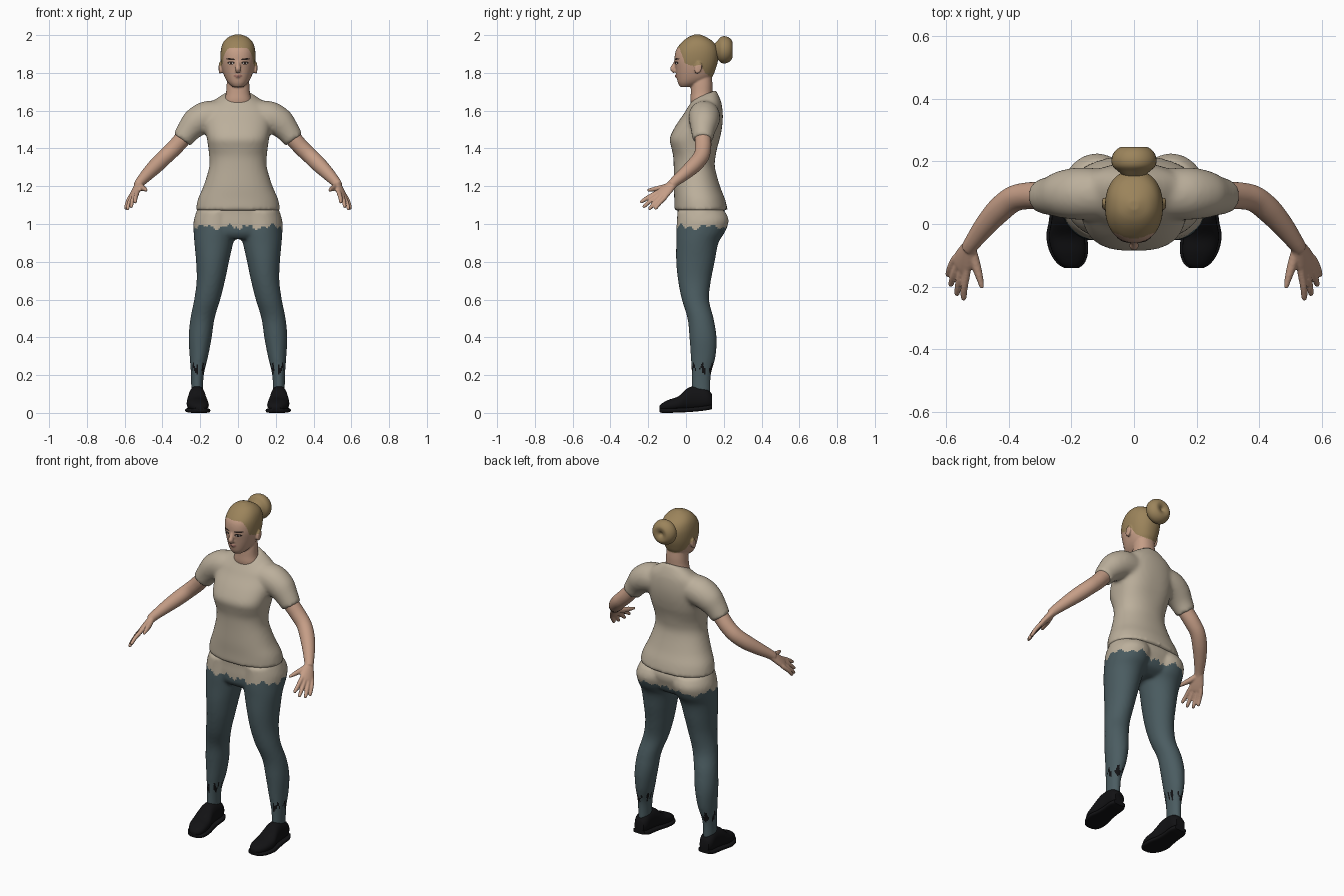
import bpy, bmesh, math
from mathutils import Vector
from mathutils.bvhtree import BVHTree

if bpy.data.objects.get("Cube"):
    bpy.data.objects.remove(bpy.data.objects["Cube"], do_unlink=True)


def material(name, *rgb):
    m = bpy.data.materials.new(name)
    m.use_nodes = True
    m.diffuse_color = (*rgb, 1)
    m.node_tree.nodes["Principled BSDF"].inputs["Base Color"].default_value = (*rgb, 1)
    return m


SKIN = material("skin", .56, .34, .24)
SHIRT = material("beige_cloth", .50, .43, .33)
PANTS = material("slate_denim", .07, .108, .12)
HAIR = material("dark_blond_hair", .33, .23, .105)
BLACK = material("black_leather", .006, .006, .007)
LINER = material("dark_brown", .025, .015, .012)
WHITE = material("eye_white", .6, .56, .52)
LIPS = material("lip_rose", .36, .17, .135)


# Lofting helpers: a ring is centre, two half-axes and a roundness exponent
def ring(c, u, v, n=2.0):
    return [*c, *u, *v, n]


def level(z, rx, front, back, cx=0, n=2.2, tilt=0):
    h = (back - front) / 2
    return ring((cx, (front + back) / 2, z), (rx, 0, 0), (0, h, tilt * h), n)


def tube_rings(pts, radii, ref):
    pts, out = [Vector(p) for p in pts], []
    for i, p in enumerate(pts):
        t = (pts[min(i + 1, len(pts) - 1)] - pts[max(i - 1, 0)]).normalized()
        u = t.cross(Vector(ref)).normalized()
        out.append(ring(p, u * radii[i], u.cross(t) * radii[i]))
    return out


def spline(a, b, c, d, t):
    return [q + .5 * t * (r - p + t * (2 * p - 5 * q + 4 * r - s + t * (3 * (q - r) + s - p)))
            for p, q, r, s in zip(a, b, c, d)]


def loft(bm, rings, side=1, sides=32, steps=5):
    last, dense = len(rings) - 1, []
    for i in range(last):
        quad = [rings[max(0, min(last, i + k))] for k in (-1, 0, 1, 2)]
        dense += [spline(*quad, s / steps) for s in range(steps)]
    loops = []
    for r in dense + [rings[-1]]:
        c, u, v, e = Vector(r[:3]), Vector(r[3:6]), Vector(r[6:9]), 2 / r[9]
        row = []
        for k in range(sides):
            a = 2 * math.pi * k / sides
            ca, sa = math.cos(a), math.sin(a)
            p = c + u * math.copysign(abs(ca) ** e, ca) + v * math.copysign(abs(sa) ** e, sa)
            row.append(bm.verts.new((p.x * side, p.y, p.z)))
        loops.append(row)
    for a, b in zip(loops, loops[1:]):
        for k in range(sides):
            j = (k + 1) % sides
            bm.faces.new((a[k], a[j], b[j], b[k]))
    bm.faces.new(loops[0])
    bm.faces.new(loops[-1])


def finish(name, bm, mats, voxel=0, smooth=0, rule=None):
    bmesh.ops.recalc_face_normals(bm, faces=bm.faces)
    me = bpy.data.meshes.new(name)
    bm.to_mesh(me)
    bm.free()
    ob = bpy.data.objects.new(name, me)
    bpy.context.collection.objects.link(ob)
    if voxel:  # melt the overlapping volumes into one skin
        rm = ob.modifiers.new("fuse", 'REMESH')
        rm.mode, rm.voxel_size = 'VOXEL', voxel
        sm = ob.modifiers.new("soften", 'SMOOTH')
        sm.factor, sm.iterations = .5, smooth
        graph = bpy.context.evaluated_depsgraph_get()
        me = bpy.data.meshes.new_from_object(ob.evaluated_get(graph))
        ob.modifiers.clear()
        ob.data = me
    me.materials.clear()
    for m in mats:
        me.materials.append(m)
    for p in me.polygons:
        p.material_index = rule(p.center) if rule else 0
    bpy.ops.object.select_all(action='DESELECT')
    ob.select_set(True)
    bpy.context.view_layer.objects.active = ob
    bpy.ops.object.shade_smooth_by_angle(angle=math.radians(50))
    return ob


# Shirt: torso and two sleeves
bm = bmesh.new()
loft(bm, [level(1.07, .224, -.062, .222), level(1.13, .213, -.062, .207), level(1.2, .183, -.065, .18),
          level(1.3, .153, -.065, .153), level(1.36, .153, -.068, .157), level(1.41, .158, -.079, .167, n=2.5),
          level(1.455, .165, -.086, .18, n=2.6), level(1.52, .175, -.055, .192, n=2.4),
          level(1.58, .178, -.014, .195), level(1.625, .162, .005, .188, tilt=.15),
          level(1.66, .115, .022, .172, tilt=.3), level(1.685, .07, .035, .158, tilt=.4)], sides=48)
for s in (1, -1):
    loft(bm, tube_rings([(.08, .095, 1.575), (.17, .097, 1.565), (.225, .095, 1.535), (.265, .09, 1.49),
                         (.297, .088, 1.445)], [.08, .084, .077, .063, .054], (0, 1, 0)), s)
finish("shirt", bm, [SHIRT], .011, 6)

# Hips and legs, with a ragged waistline and scuffed ankle bands
LEG = [(1.07, .11, .105, -.045, .205), (1.02, .118, .116, -.048, .226), (.96, .122, .113, -.052, .208),
       (.9, .128, .103, -.052, .172), (.8, .135, .087, -.052, .152), (.7, .144, .075, -.042, .132),
       (.6, .163, .069, -.022, .122), (.5, .188, .064, .008, .146), (.4, .2, .061, .018, .162),
       (.3, .207, .049, .025, .157), (.2, .215, .034, .03, .132), (.1, .217, .031, .03, .13)]


def leg_colour(c):
    a = math.atan2(c.y - .08, c.x)
    if c.z > .985 + .009 * math.sin(9 * a) + .007 * math.sin(23 * a + 1):
        return 1
    b = math.atan2(c.y - .08, abs(c.x) - .21)
    top, low = .252 + .018 * math.sin(11 * b), .22 + .018 * math.sin(7 * b + 2)
    return 2 if low < c.z < top and math.sin(5 * b + 1) > -.5 else 0


bm = bmesh.new()
loft(bm, [level(1.2, .16, -.03, .14), level(1.1, .205, -.045, .19), level(1.05, .226, -.046, .21),
          level(1.0, .234, -.048, .2), level(.95, .22, -.044, .18), level(.92, .17, -.02, .13)], sides=48)
for s in (1, -1):
    loft(bm, [level(z, rx, f, b, cx, 2) for z, cx, rx, f, b in LEG], s)
finish("trousers", bm, [PANTS, SHIRT, BLACK], .009, 5, leg_colour)

# Shoes: upper and sole lofted from toe to heel (y, x, half width, bottom, top)
SHOE = [(-.14, .2, .016, .014, .038), (-.125, .202, .036, .01, .052), (-.09, .208, .053, .01, .07),
        (-.04, .215, .057, .012, .088), (.01, .217, .047, .014, .132), (.06, .217, .043, .018, .142),
        (.11, .217, .043, .024, .128), (.137, .217, .03, .03, .1)]
for s, word in ((1, "left"), (-1, "right")):
    bm = bmesh.new()
    loft(bm, [ring((x, y, (lo + hi) / 2), (w, 0, 0), (0, 0, (hi - lo) / 2), 2.3)
              for y, x, w, lo, hi in SHOE], s, 24)
    finish(word + "_shoe", bm, [BLACK])
    bm = bmesh.new()
    loft(bm, [ring((x, y, lo + .002), (w + .008, 0, 0), (0, 0, .012), 4) for y, x, w, lo, hi in SHOE], s, 24)
    finish(word + "_sole", bm, [BLACK])

# Arms with palm, fingers and thumb
INDEX, PINKY = Vector((.535, -.16, 1.163)), Vector((.572, -.112, 1.14))
TIPS = [(.545, -.243, 1.113), (.567, -.228, 1.088), (.587, -.198, 1.076), (.596, -.166, 1.078)]
for s, word in ((1, "left"), (-1, "right")):
    bm = bmesh.new()
    loft(bm, tube_rings([(.24, .09, 1.52), (.295, .09, 1.45), (.34, .09, 1.4), (.385, .08, 1.357),
                         (.43, .045, 1.313), (.475, -.005, 1.268), (.515, -.058, 1.225), (.53, -.08, 1.205)],
                        [.045, .044, .043, .042, .041, .035, .027, .024], (0, 1, 0)), s, 24)
    across, knuckle, wrist = (PINKY - INDEX) / 2, (INDEX + PINKY) / 2, Vector((.515, -.055, 1.225))
    flat = across.cross(knuckle - wrist).normalized()
    loft(bm, [ring(wrist.lerp(knuckle, t), across * w, flat * h)
              for t, w, h in ((0, .65, .02), (.3, .9, .02), (.7, 1.2, .018), (1, 1.25, .014), (1.1, 1, .009))], s, 20)
    for i, tip in enumerate(TIPS):
        root, tip = INDEX.lerp(PINKY, i / 3), Vector(tip)
        path = [wrist.lerp(root, .7), root, root.lerp(tip, .5) - flat * .003, root.lerp(tip, .9), tip]
        loft(bm, tube_rings(path, [.011, .0125, .0115, .0095, .005], (1, 0, 0)), s, 12)
    loft(bm, tube_rings([(.52, -.08, 1.205), (.507, -.125, 1.192), (.495, -.165, 1.185), (.485, -.205, 1.178)],
                        [.016, .016, .0125, .007], (1, 0, 0)), s, 12)
    finish(word + "_arm", bm, [SKIN], .0045, 3)


# Head with neck, nose, lips and ears; hair is coloured above the hairline
def hairline(y):
    marks = [(-.2, 1.937), (-.035, 1.932), (-.005, 1.85), (.04, 1.835), (.08, 1.845), (.1, 1.8), (.15, 1.765), (.3, 1.76)]
    for (a, za), (b, zb) in zip(marks, marks[1:]):
        if y <= b:
            return za + (zb - za) * (y - a) / (b - a)


bm = bmesh.new()
loft(bm, [level(1.725, .027, -.03, .03), level(1.745, .05, -.042, .085), level(1.775, .069, -.049, .135),
          level(1.82, .084, -.055, .157), level(1.87, .092, -.061, .17), level(1.92, .091, -.053, .17),
          level(1.96, .079, -.024, .149), level(1.988, .053, .01, .11), level(2.003, .015, .045, .075)], sides=40)
loft(bm, [level(1.6, .08, .035, .15), level(1.65, .074, .024, .148), level(1.69, .064, .025, .14),
          level(1.74, .06, .028, .14), level(1.8, .055, .04, .135)])
loft(bm, tube_rings([(0, -.05, 1.872), (0, -.06, 1.845), (0, -.07, 1.822), (0, -.058, 1.805)],
                    [.008, .011, .015, .013], (1, 0, 0)), 1, 16)
loft(bm, tube_rings([(-.026, -.036, 1.783), (0, -.048, 1.784), (.026, -.036, 1.783)],
                    [.004, .011, .004], (0, 0, 1)), 1, 16)
for s in (1, -1):
    loft(bm, [ring((x, .055 + x * .1, 1.826), (0, w, 0), (0, w * .3, w * 1.6))
              for x, w in ((.07, .014), (.09, .018), (.099, .019), (.102, .012))], s, 16)
head = finish("head", bm, [SKIN, HAIR], .0045, 5, lambda c: int(c.z > hairline(c.y) and c.z > 1.74))

# Coiled bun with a dimple at the back
bm = bmesh.new()
loft(bm, [ring((0, y, 1.922), (r, 0, 0), (0, 0, r)) for y, r in
          ((.15, .03), (.168, .05), (.185, .068), (.207, .072), (.23, .063), (.245, .044), (.243, .022), (.232, .006))])
finish("hair_bun", bm, [HAIR])

# Face details: thin plates draped over the head
tree = BVHTree.FromPolygons([v.co for v in head.data.vertices], [p.vertices[:] for p in head.data.polygons])


def plate(name, mat, x, z, rx, rz, lift, slope=0, side=1):
    bm, rows = bmesh.new(), []
    for k in (.01, .5, 1):
        row = []
        for i in range(20):
            a = i * math.pi / 10
            px, pz = x + k * rx * math.cos(a), z + k * (rz * math.sin(a) + slope * rx * math.cos(a))
            hit = tree.ray_cast(Vector((px * side, -1, pz)), Vector((0, 1, 0)))[0]
            row.append(bm.verts.new((px * side, (hit.y if hit else 0) - lift, pz)))
        rows.append(row)
    for a, b in zip(rows, rows[1:]):
        for i in range(20):
            bm.faces.new((a[i - 1], a[i], b[i], b[i - 1]))
    bm.faces.new(rows[0])
    finish(name, bm, [mat])


for s, word in ((1, "left"), (-1, "right")):
    plate(word + "_eyelid", LINER, .037, 1.853, .02, .0085, .0015, 0, s)
    plate(word + "_eye", WHITE, .037, 1.851, .012, .0045, .0025, 0, s)
    plate(word + "_iris", LINER, .037, 1.8515, .0055, .005, .0035, 0, s)
    plate(word + "_eyebrow", LINER, .039, 1.873, .025, .0045, .0015, .06, s)
plate("lips", LIPS, 0, 1.784, .024, .008, .0012)
